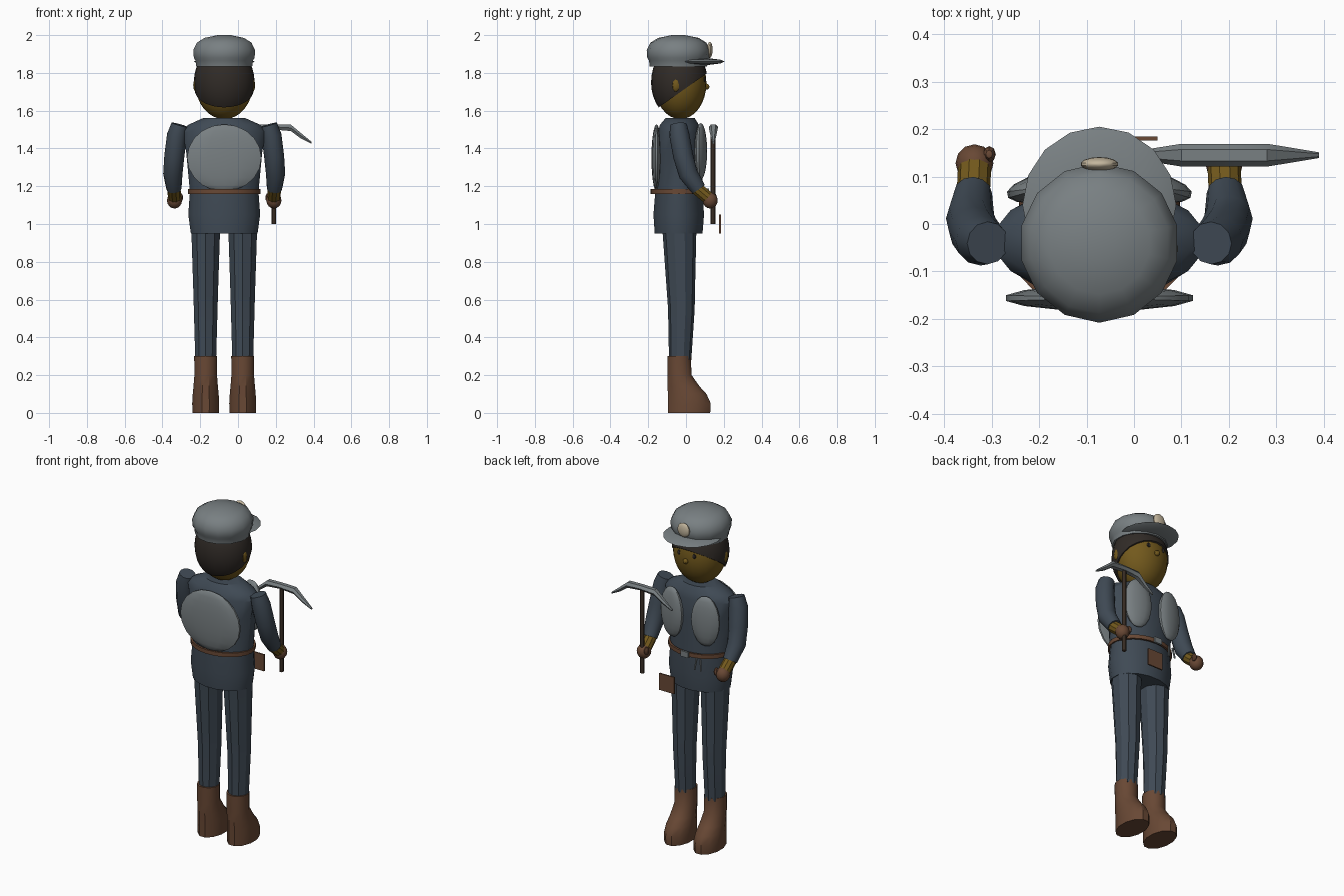
import bpy, bmesh, math
from mathutils import Vector, Matrix

if "Cube" in bpy.data.objects:
    bpy.data.objects.remove(bpy.data.objects["Cube"])

CX = -0.073  # the body's centre line; the pick pushes it off zero


def material(name, r, g, b):
    m = bpy.data.materials.new(name)
    m.diffuse_color = (r, g, b, 1)
    m.use_nodes = True
    m.node_tree.nodes["Principled BSDF"].inputs["Base Color"].default_value = m.diffuse_color
    return m


CLOTH = material("dark_cloth", 0.05, 0.068, 0.09)
GREY = material("grey", 0.19, 0.215, 0.225)
SKIN = material("skin", 0.17, 0.10, 0.012)
LEATHER = material("leather", 0.14, 0.065, 0.035)
HAIR = material("hair", 0.03, 0.024, 0.02)
WOOD = material("wood", 0.07, 0.045, 0.03)
GLASS = material("lamp_glass", 0.55, 0.47, 0.34)


def finish(name, bm, mat):
    bmesh.ops.recalc_face_normals(bm, faces=bm.faces)
    me = bpy.data.meshes.new(name)
    bm.to_mesh(me)
    bm.free()
    me.materials.append(mat)
    ob = bpy.data.objects.new(name, me)
    bpy.context.collection.objects.link(ob)
    return ob


def skin_rings(name, rings, mat):
    """Join equal-length rings of points and cap both ends."""
    bm = bmesh.new()
    loops = [[bm.verts.new(p) for p in r] for r in rings]
    n = len(loops[0])
    for a, b in zip(loops, loops[1:]):
        for i in range(n):
            j = (i + 1) % n
            bm.faces.new((a[i], a[j], b[j], b[i]))
    bm.faces.new(loops[0])
    bm.faces.new(loops[-1])
    return finish(name, bm, mat)


def loft(name, levels, mat, sides=12, cx=CX):
    """levels: (z, half width, y back, y front)"""
    rings = []
    for z, rx, y0, y1 in levels:
        cy, ry = (y0 + y1) / 2, (y1 - y0) / 2
        rings.append([(cx + rx * math.cos(t), cy + ry * math.sin(t), z)
                      for t in (2 * math.pi * (i + 0.5) / sides for i in range(sides))])
    return skin_rings(name, rings, mat)


def tube(name, path, radii, mat, sides=10):
    pts = [Vector(p) for p in path]
    rings = []
    for i, p in enumerate(pts):
        d = (pts[min(i + 1, len(pts) - 1)] - pts[max(i - 1, 0)]).normalized()
        u = Vector((1, 0, 0)) if abs(d.x) < 0.9 else Vector((0, 1, 0))
        v = d.cross(u).normalized()
        u = v.cross(d)
        rings.append([p + radii[i] * (u * math.cos(t) + v * math.sin(t))
                      for t in (2 * math.pi * k / sides for k in range(sides))])
    return skin_rings(name, rings, mat)


def ball(name, c, r, mat, seg=16, rows=10, cut=None, rot=None):
    bm = bmesh.new()
    bmesh.ops.create_uvsphere(bm, u_segments=seg, v_segments=rows, radius=1)
    m = Matrix.Translation(c) @ (rot or Matrix()) @ Matrix.Diagonal((*r, 1))
    bm.transform(m)
    if cut:
        co, no = cut
        bmesh.ops.bisect_plane(bm, geom=bm.verts[:] + bm.edges[:] + bm.faces[:],
                               plane_co=co, plane_no=no, clear_inner=True)
        bmesh.ops.holes_fill(bm, edges=[e for e in bm.edges if e.is_boundary])
    return finish(name, bm, mat)


def box(name, c, s, mat):
    bm = bmesh.new()
    bmesh.ops.create_cube(bm, size=1)
    bm.transform(Matrix.Translation(c) @ Matrix.Diagonal((*s, 1)))
    return finish(name, bm, mat)


# head, hair cut along a slanted hairline, nose
ball("head", (CX, -0.03, 1.745), (0.153, 0.138, 0.19), SKIN, 24, 16)
ball("hair", (CX, -0.035, 1.75), (0.161, 0.15, 0.195), HAIR, 24, 16,
     cut=((CX, -0.155, 1.61), (0, -0.577, 0.817)))
ball("nose", (CX, 0.108, 1.727), (0.016, 0.016, 0.016), SKIN, 10, 8)

# cap: puffed crown, thin peak, lamp
loft("cap_crown", [(z, r, -0.04 - r, -0.04 + r) for z, r in
                   ((1.835, 0.152), (1.865, 0.156), (1.88, 0.165), (1.92, 0.168),
                    (1.96, 0.148), (1.985, 0.108), (2.0, 0.035))], GREY, 14)
ball("cap_peak", (CX, 0.04, 1.86), (0.162, 0.165, 0.02), GREY, 16, 6)
ball("cap_lamp", (CX, 0.126, 1.922), (0.04, 0.015, 0.042), GLASS, 14, 10)

# jacket
loft("jacket", [(0.95, 0.18, -0.168, 0.09), (1.05, 0.194, -0.175, 0.098),
                (1.17, 0.185, -0.165, 0.09), (1.38, 0.205, -0.165, 0.09),
                (1.49, 0.225, -0.15, 0.08), (1.525, 0.195, -0.14, 0.07),
                (1.56, 0.115, -0.11, 0.048)], CLOTH, 16)

# back pad and belt
ball("back_pad", (CX, -0.156, 1.35), (0.202, 0.027, 0.178), GREY, 14, 10)
bm = bmesh.new()
N = 24
grid = []
for i in range(N):
    t = 2 * math.pi * i / N
    grid.append([bm.verts.new((CX + (0.191 - d) * math.cos(t),
                               -0.037 + (0.15 - d) * math.sin(t), z))
                 for d, z in ((0, 1.16), (0, 1.184), (0.012, 1.184), (0.012, 1.16))])
for i in range(N):
    a, b = grid[i], grid[(i + 1) % N]
    for k in range(4):
        j = (k + 1) % 4
        bm.faces.new((a[k], a[j], b[j], b[k]))
finish("belt", bm, LEATHER)
box("belt_buckle", (CX, 0.115, 1.172), (0.05, 0.012, 0.034), GREY)
box("belt_pouch", (0.0, 0.18, 1.0), (0.1, 0.008, 0.1), LEATHER)
for k, dx in enumerate((-0.015, 0.012)):
    tube(f"key_{k}", [(CX - 0.09 + dx, 0.115, 1.165), (CX - 0.09 + dx * 1.5, 0.125, 1.10)],
         [0.006, 0.005], GREY, 6)

# paired parts
for side, s in (("left", -1), ("right", 1)):
    def at(dx, y, z):
        return (CX + s * dx, y, z)

    ball(f"{side}_ear", at(0.148, -0.052, 1.735), (0.017, 0.023, 0.036), SKIN, 10, 8)
    ball(f"{side}_eye", at(0.05, 0.098, 1.765), (0.012, 0.008, 0.014), HAIR, 8, 6)
    ball(f"{side}_chest_pad", at(0.112, 0.078, 1.385), (0.085, 0.03, 0.15), GREY, 14, 10,
         rot=Matrix.Rotation(-s * 0.2, 4, 'Z'))
    # arm: sleeve, wrist, fist
    tube(f"{side}_sleeve", [at(0.235, -0.04, 1.525), at(0.25, -0.035, 1.47),
                            at(0.264, -0.015, 1.36), at(0.272, 0.012, 1.265),
                            at(0.266, 0.066, 1.185)],
         [0.045, 0.053, 0.053, 0.051, 0.04], CLOTH, 12)
    tube(f"{side}_wrist", [at(0.266, 0.055, 1.19), at(0.263, 0.115, 1.14)],
         [0.035, 0.035], SKIN)
    ball(f"{side}_hand", at(0.263, 0.128, 1.125), (0.04, 0.04, 0.043), LEATHER, 12, 8)
    ball(f"{side}_thumb", at(0.232, 0.147, 1.14), (0.014, 0.017, 0.024), LEATHER, 8, 6)
    # trouser leg and boot
    lx = CX + s * 0.098
    loft(f"{side}_leg", [(0.28, 0.058, -0.09, 0.028), (0.55, 0.066, -0.095, 0.046),
                         (0.62, 0.068, -0.1, 0.047), (0.97, 0.08, -0.125, 0.055)],
         CLOTH, 10, lx)
    loft(f"{side}_boot", [(0, 0.072, -0.1, 0.132), (0.05, 0.074, -0.1, 0.135),
                          (0.1, 0.071, -0.1, 0.112), (0.14, 0.067, -0.1, 0.075),
                          (0.2, 0.062, -0.1, 0.032), (0.3, 0.063, -0.1, 0.027)],
         LEATHER, 12, lx)

# pick: handle and tapering bent head
tube("pick_handle", [(0.19, 0.143, 1.0), (0.19, 0.143, 1.52)], [0.012, 0.012], WOOD, 8)
stations = [(-0.01, 1.435, 1.424, 0.006), (0.05, 1.484, 1.455, 0.016),
            (0.1, 1.526, 1.492, 0.024), (0.19, 1.528, 1.5, 0.024),
            (0.28, 1.526, 1.492, 0.024), (0.33, 1.484, 1.455, 0.016),
            (0.39, 1.435, 1.424, 0.006)]
skin_rings("pick_head", [[(x, 0.145 - h, (zt + zb) / 2), (x, 0.145 - h * 0.5, zb),
                          (x, 0.145 + h * 0.5, zb), (x, 0.145 + h, (zt + zb) / 2),
                          (x, 0.145 + h * 0.5, zt), (x, 0.145 - h * 0.5, zt)]
                         for x, zt, zb, h in stations], GREY)

# soft shading, keeping sharp edges
for ob in bpy.context.scene.objects:
    ob.select_set(True)
    bpy.context.view_layer.objects.active = ob
bpy.ops.object.shade_smooth_by_angle(angle=math.radians(32))
